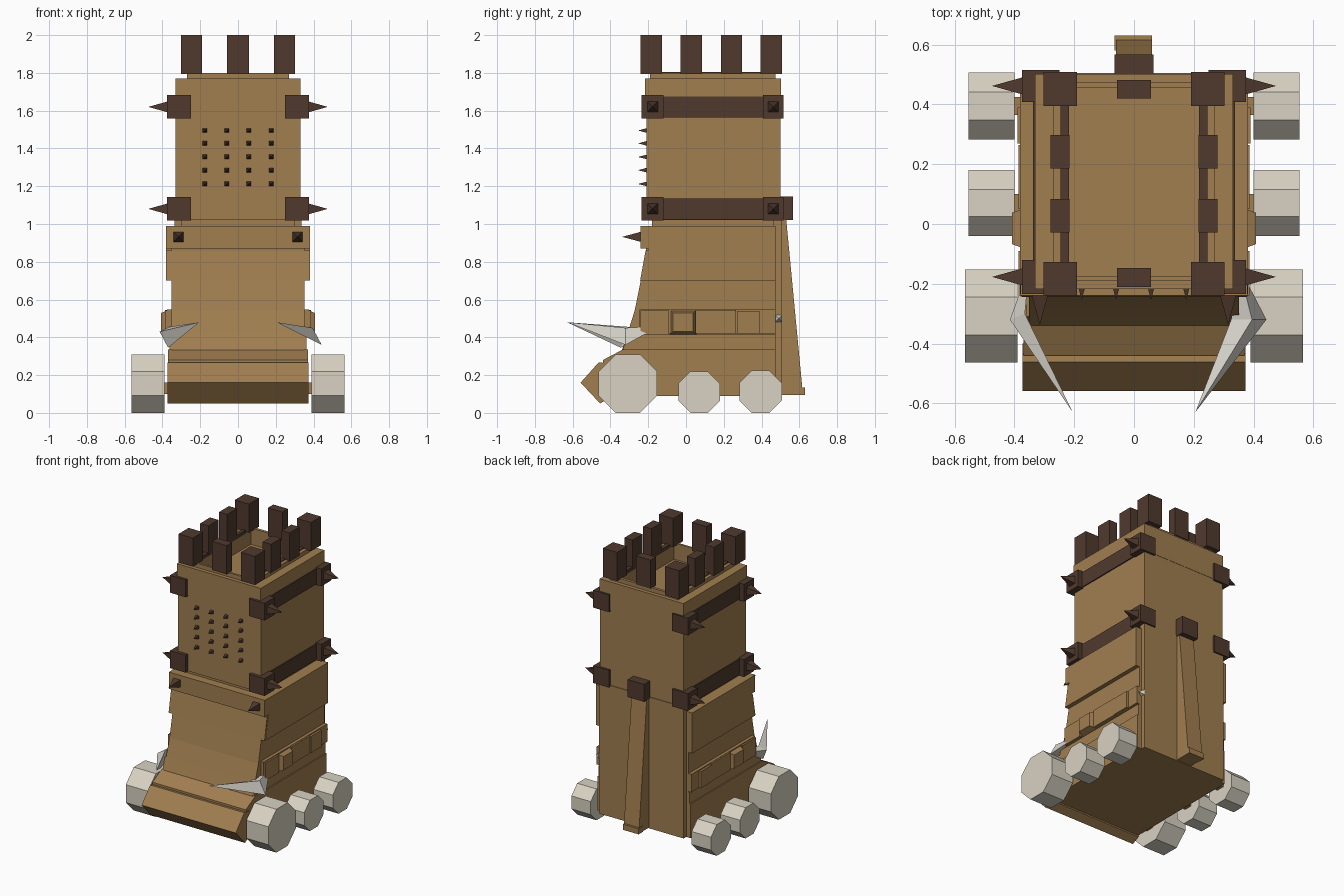
import bpy, bmesh, math
from mathutils import Vector, Matrix

if "Cube" in bpy.data.objects:
    bpy.data.objects.remove(bpy.data.objects["Cube"])


def material(name, rgb):
    m = bpy.data.materials.new(name)
    lin = [((c / 255 + 0.055) / 1.055) ** 2.4 for c in rgb]
    m.diffuse_color = (*lin, 1)
    m.use_nodes = True
    m.node_tree.nodes["Principled BSDF"].inputs["Base Color"].default_value = m.diffuse_color
    return m


WOOD = material("tan wood", (161, 126, 80))
DARK = material("dark timber", (80, 58, 46))
STONE = material("pale stone", (216, 210, 194))
BONE = material("grey bone", (212, 209, 200))


def finish(name, bm, mat):
    bmesh.ops.recalc_face_normals(bm, faces=bm.faces)
    me = bpy.data.meshes.new(name)
    bm.to_mesh(me)
    bm.free()
    me.materials.append(mat)
    ob = bpy.data.objects.new(name, me)
    bpy.context.collection.objects.link(ob)
    return ob


def boxes(name, mat, *ranges):
    """One object from boxes given as x0, x1, y0, y1, z0, z1."""
    bm = bmesh.new()
    for x0, x1, y0, y1, z0, z1 in ranges:
        m = Matrix.Translation(((x0 + x1) / 2, (y0 + y1) / 2, (z0 + z1) / 2))
        m = m @ Matrix.Diagonal((abs(x1 - x0), abs(y1 - y0), abs(z1 - z0), 1))
        bmesh.ops.create_cube(bm, size=1, matrix=m)
    return finish(name, bm, mat)


def prism(name, mat, profile, x0, x1):
    """Extrude a (y, z) profile along x."""
    bm = bmesh.new()
    a = [bm.verts.new((x0, y, z)) for y, z in profile]
    b = [bm.verts.new((x1, y, z)) for y, z in profile]
    bm.faces.new(a)
    bm.faces.new(b[::-1])
    n = len(profile)
    for i in range(n):
        j = (i + 1) % n
        bm.faces.new((a[i], b[i], b[j], a[j]))
    return finish(name, bm, mat)


def spikes(name, mat, items, direction, half, length):
    """Four-sided pyramids pointing along direction."""
    bm = bmesh.new()
    turn = Vector(direction).to_track_quat('Z', 'Y').to_matrix().to_4x4()
    for p in items:
        m = (Matrix.Translation(Vector(p) + Vector(direction) * length / 2) @ turn
             @ Matrix.Rotation(math.pi / 4, 4, 'Z'))
        bmesh.ops.create_cone(bm, cap_ends=True, segments=4, radius1=half * math.sqrt(2),
                              radius2=0, depth=length, matrix=m)
    return finish(name, bm, mat)


def ring(name, mat, x, y0, y1, xi, yi0, yi1, z0, z1):
    return boxes(name, mat, (-x, x, y0, yi0, z0, z1), (-x, x, yi1, y1, z0, z1),
                 (-x, -xi, yi0, yi1, z0, z1), (xi, x, yi0, yi1, z0, z1))


# Upper tower with hollow fighting platform
boxes("upper_tower", WOOD, (-.33, .33, -.21, .5, 1.02, 1.68))
boxes("tower_neck", WOOD, (-.3, .3, -.18, .49, .95, 1.02))
ring("parapet", WOOD, .332, -.217, .502, .22, -.18, .46, 1.57, 1.77)
ring("parapet_rim", WOOD, .27, -.19, .475, .22, -.175, .455, 1.77, 1.80)

# Battlements
teeth = []
for s in (-1, 1):
    for y in (-.24, .395):
        teeth.append((s * .19, s * .302, y, y + .113, 1.795, 2))
    for y in (-.028, .185):
        teeth.append((s * .215, s * .28, y, y + .112, 1.795, 2))
for y in (-.21, .42):
    teeth.append((-.057, .057, y, y + .062, 1.795, 2))
boxes("battlements", DARK, *teeth)
boxes("battlement_rails", DARK, *[(s * .218, s * .246, -.13, .4, 1.78, 1.806) for s in (-1, 1)])

# Side bands, corner brackets and corner spikes at two levels
for z in (1.08, 1.62):
    tag = "lower" if z < 1.3 else "upper"
    blocks, bands = [], []
    for s in (-1, 1):
        bands.append((s * .30, s * .338, -.15, .45, z - .055, z + .055))
        for y0, y1 in ((-.235, -.12), (.408, .515)):
            blocks.append((s * .25, s * .375, y0, y1, z - .062, z + .062))
        spikes(tag + "_corner_spikes", DARK, [(s * .375, -.177, z), (s * .375, .462, z)],
               (s, 0, 0), .028, .1)
    boxes(tag + "_corner_brackets", DARK, *blocks)
    boxes(tag + "_side_bands", DARK, *bands)

# Small studs on the front face
spikes("front_studs", DARK,
       [(x, -.209, z) for x in (-.175, -.06, .057, .175)
        for z in (1.212, 1.285, 1.355, 1.427, 1.495)], (0, -1, 0), .012, .045)

# Flared lower body
prism("lower_body", WOOD,
      [(.475, .09), (.475, .98), (-.22, .98), (-.212, .86), (-.24, .70), (-.272, .54),
       (-.31, .42), (-.34, .33), (-.43, .28), (-.43, .09)], -.352, .352)
prism("front_apron", WOOD, [(-.2, .86), (-.214, .86), (-.243, .70), (-.2, .70)], -.38, .38)
prism("foot", WOOD, [(.475, .09), (.475, .335), (-.335, .335), (-.44, .28), (-.44, .09)], -.37, .37)
prism("front_ram", WOOD, [(-.40, .26), (-.462, .268), (-.558, .16), (-.455, .05), (-.40, .08)],
      -.373, .373)
boxes("front_beam", WOOD, (-.38, .38, -.24, -.17, .87, .99))
spikes("front_spikes", DARK, [(-.315, -.238, .932), (.315, -.238, .932)], (0, -1, 0), .027, .1)

# Side panels and stepped side beams
for s in (-1, 1):
    prism("side_panel", WOOD, [(.475, .70), (.475, .99), (-.20, .99), (-.20, .86), (-.235, .70)],
          s * .3, s * .382)
    prism("side_ledge", WOOD, [(.475, .335), (.475, .415), (-.31, .415), (-.335, .335)],
          s * .3, s * .362)
    boxes("side_beam", WOOD, (s * .3, s * .375, -.245, .475, .42, .548),
          (s * .3, s * .386, .05, .265, .42, .546),
          (s * .3, s * .386, -.24, -.09, .415, .543),
          (s * .3, s * .39, .27, .39, .42, .54))
    boss = prism("side_boss", WOOD, [(-.085, .415), (.055, .415), (.055, .545), (-.085, .545)],
                 s * .36, s * .408)
    for v in boss.data.vertices:  # taper the outer face
        if abs(v.co.x) > .4:
            v.co.y = -.015 + (v.co.y + .015) * .75
            v.co.z = .48 + (v.co.z - .48) * .75

# Back plate, sloping brace and its top block
boxes("back_plate", WOOD, (-.335, .335, .46, .505, .09, 1.03))
prism("back_brace", WOOD, [(.5, .095), (.5, 1.03), (.53, 1.03), (.615, .14), (.615, .095)], -.06, .06)
boxes("brace_foot", WOOD, (-.065, .06, .58, .63, .095, .135))
boxes("brace_block", DARK, (-.065, .065, .49, .567, 1.02, 1.145))

# Octagonal rollers
for s in (-1, 1):
    for name, y, a, x0, x1 in (("front_wheel", -.308, .155, .39, .565),
                               ("middle_wheel", .07, .11, .40, .553),
                               ("rear_wheel", .395, .112, .40, .553)):
        r = a / math.cos(math.pi / 8)
        octagon = [(y + r * math.cos((i + .5) * math.pi / 4), a + r * math.sin((i + .5) * math.pi / 4))
                   for i in range(8)]
        prism(name, STONE, octagon, s * x0, s * x1)
boxes("axles", WOOD, *[(-.42, .42, y - .03, y + .03, .1, .16) for y in (-.308, .07, .395)])


# Curved tusks: root, three-point elbow, tip
def tusk(name, root, elbow, tip):
    bm = bmesh.new()
    r, t = bm.verts.new(root), bm.verts.new(tip)
    e = [bm.verts.new(p) for p in elbow]
    for i in range(3):
        j = (i + 1) % 3
        bm.faces.new((r, e[i], e[j]))
        bm.faces.new((t, e[j], e[i]))
    return finish(name, bm, BONE)


tusk("right_tusk", (.35, -.14, .46),
     [(.443, -.32, .36), (.395, -.32, .45), (.325, -.32, .43)], (.205, -.63, .48))
tusk("left_tusk", (-.35, -.14, .46),
     [(-.415, -.32, .43), (-.37, -.345, .345), (-.365, -.3, .455)], (-.205, -.63, .48))
spikes("bone_peg", BONE, [(.338, .49, .5)], (1, 0, 0), .018, .035)
